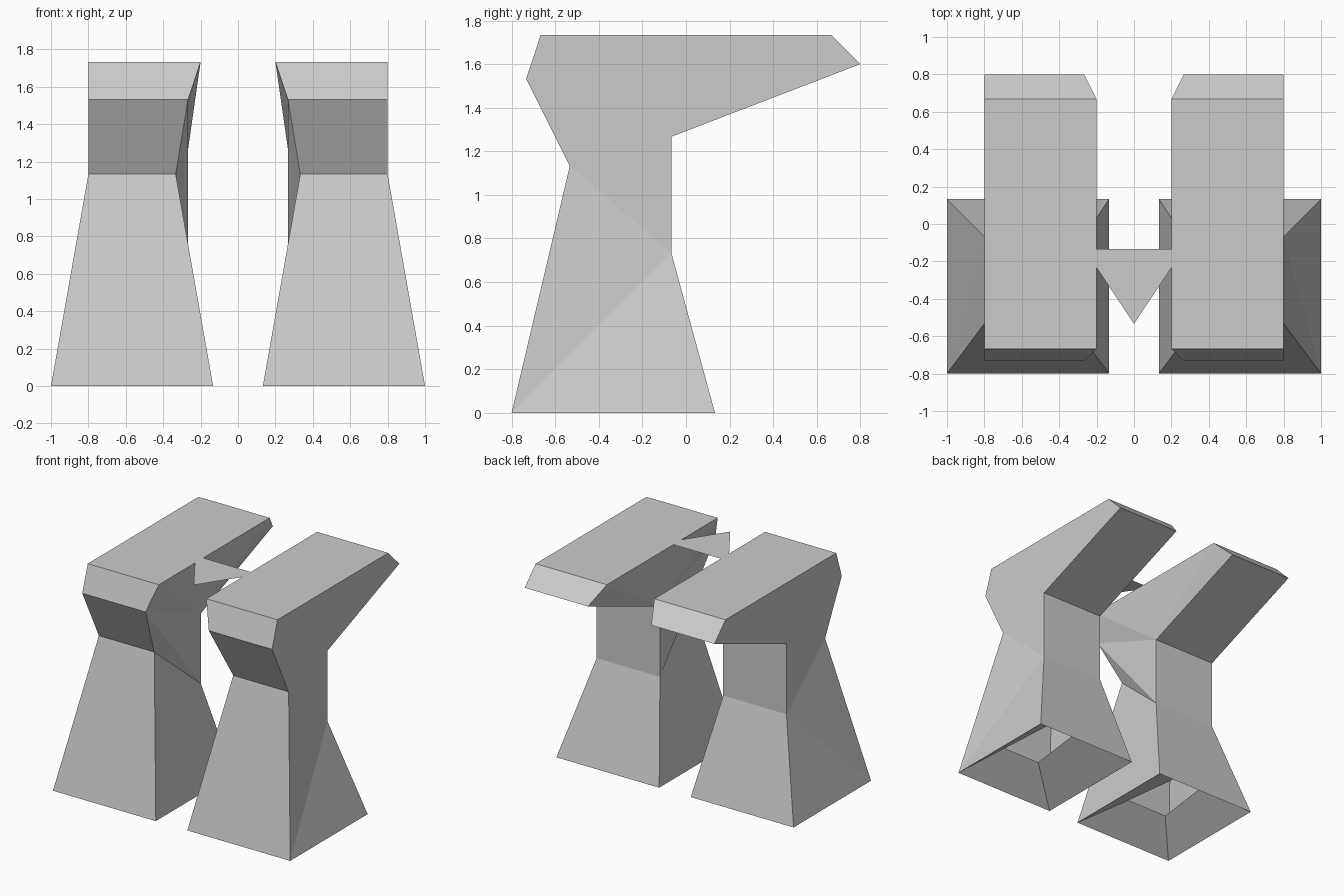
import bpy
import bmesh

if "Cube" in bpy.data.objects:
    bpy.data.objects.remove(bpy.data.objects["Cube"])


def finish(name, bm):
    bmesh.ops.recalc_face_normals(bm, faces=bm.faces[:])
    mesh = bpy.data.meshes.new(name)
    bm.to_mesh(mesh)
    bm.free()
    obj = bpy.data.objects.new(name, mesh)
    bpy.context.collection.objects.link(obj)
    return obj


# Side profile of one pillar: y, z, inner x, outer x
profile = [
    (-0.8, 0, 0.133, 1.0),
    (0.133, 0, 0.133, 1.0),
    (-0.067, 0.733, 0.267, 0.8),
    (-0.067, 1.267, 0.267, 0.8),
    (0.8, 1.6, 0.267, 0.8),
    (0.667, 1.733, 0.2, 0.8),
    (-0.667, 1.733, 0.2, 0.8),
    (-0.733, 1.533, 0.267, 0.8),
    (-0.533, 1.133, 0.333, 0.8),
]
side_tris = [(0, 1, 2), (0, 2, 8), (8, 2, 7), (7, 2, 3),
             (7, 3, 6), (6, 3, 5), (5, 3, 4)]

bm = bmesh.new()
inner = [bm.verts.new((xi, y, z)) for y, z, xi, xo in profile]
outer = [bm.verts.new((xo, y, z)) for y, z, xi, xo in profile]

# Pillar walls around the profile, leaving the bottom open
n = len(profile)
for i in range(1, n):
    j = (i + 1) % n
    bm.faces.new((inner[i], inner[j], outer[j], outer[i]))

# Faceted inner and outer sides
for side in (inner, outer):
    for tri in side_tris:
        bm.faces.new([side[k] for k in tri])

# Recessed sloping underside around an open hole
rim = [inner[0], outer[0], outer[1], inner[1]]
hole = [bm.verts.new((x, y, 0.2)) for x, y in
        ((0.43, -0.575), (0.78, -0.575), (0.72, -0.1), (0.49, -0.1))]
for i in range(4):
    j = (i + 1) % 4
    bm.faces.new((rim[i], rim[j], hole[j], hole[i]))

pillars = finish("pillars", bm)
pillars.modifiers.new("mirror", 'MIRROR').use_mirror_merge = False

# Thin triangular plate joining the tops
bm = bmesh.new()
bm.faces.new([bm.verts.new(p) for p in
              ((-0.267, -0.133, 1.733), (0, -0.533, 1.733), (0.267, -0.133, 1.733))])
finish("bridge_plate", bm)
